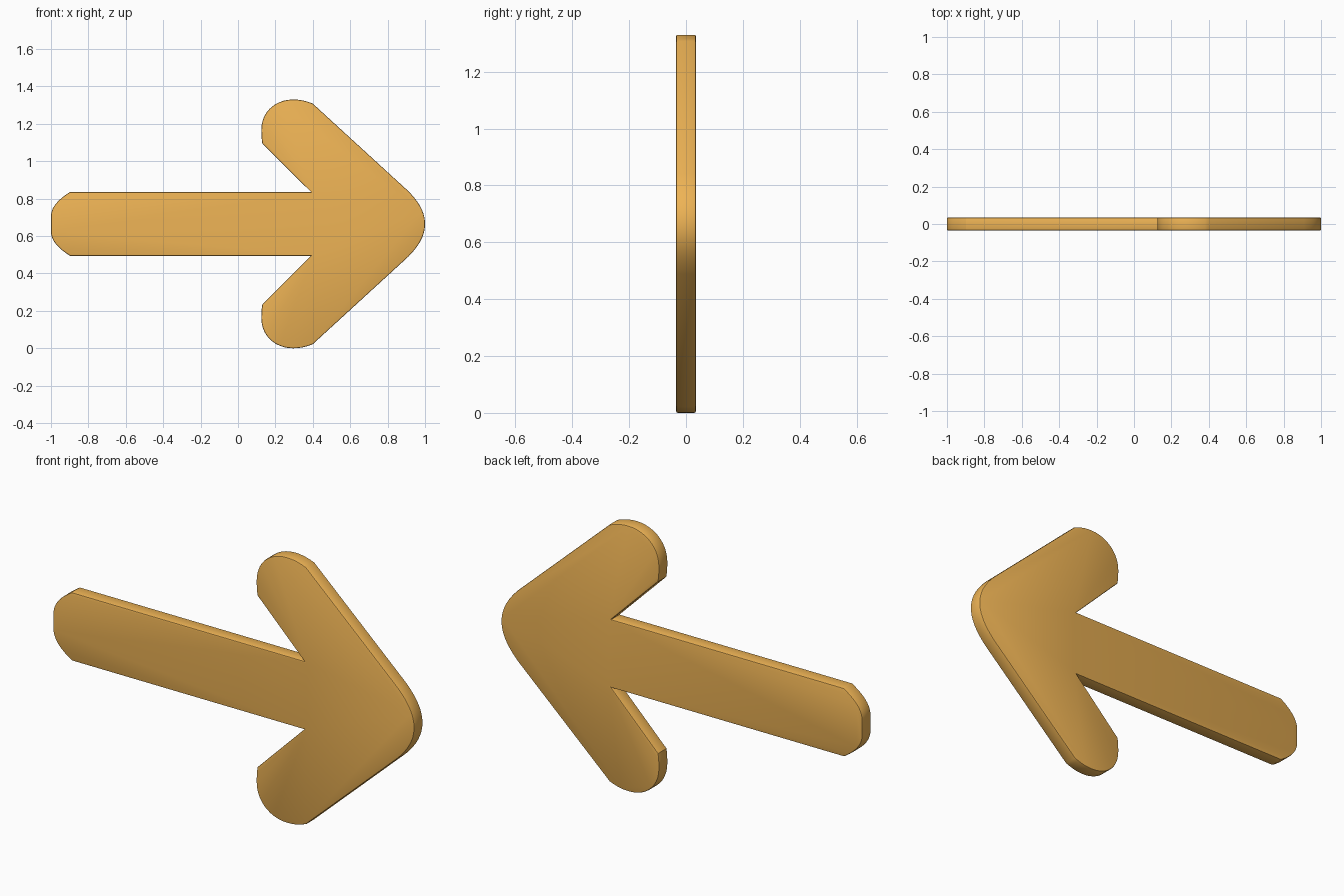
import bpy, bmesh
from mathutils import Vector
from mathutils.geometry import interpolate_bezier

if "Cube" in bpy.data.objects:
    bpy.data.objects.remove(bpy.data.objects["Cube"])

MID_Z = 0.665      # height of the arrow's symmetry line
HALF_DEPTH = 0.035


def arc(a, h1, h2, b, n=12):
    """Sampled cubic curve from a to b with handles h1 and h2."""
    pts = interpolate_bezier(*(Vector((p[0], p[1], 0)) for p in (a, h1, h2, b)), n)
    return [(p.x, p.y) for p in pts]


# Upper half of the outline, from tail to tip
upper = (
    arc((-1.0, 0.71), (-0.997, 0.76), (-0.955, 0.80), (-0.897, 0.836))       # tail end
    + [(0.39, 0.836)]                                                        # inner corner
    + arc((0.13, 1.095), (0.126, 1.12), (0.125, 1.14), (0.125, 1.17), 4)     # barb end
    + arc((0.125, 1.17), (0.125, 1.265), (0.20, 1.33), (0.295, 1.33))[1:]
    + arc((0.295, 1.33), (0.335, 1.33), (0.365, 1.322), (0.40, 1.308), 6)[1:]
    + arc((0.91, 0.841), (0.965, 0.785), (1.0, 0.73), (1.0, MID_Z))          # tip
)
lower = [(x, 2 * MID_Z - z) for x, z in reversed(upper[:-1])]

# Extrude the outline through the arrow's depth
bm = bmesh.new()
front = bm.faces.new([bm.verts.new((x, -HALF_DEPTH, z)) for x, z in upper + lower])
res = bmesh.ops.extrude_face_region(bm, geom=[front], use_keep_orig=True)
new_verts = [g for g in res["geom"] if isinstance(g, bmesh.types.BMVert)]
bmesh.ops.translate(bm, verts=new_verts, vec=(0, 2 * HALF_DEPTH, 0))
bmesh.ops.recalc_face_normals(bm, faces=bm.faces[:])

# Soften the rims of both flat faces
rims = [e for e in bm.edges if abs(e.verts[0].co.y - e.verts[1].co.y) < 1e-5]
bmesh.ops.bevel(bm, geom=rims, offset=0.006, segments=2, profile=0.5,
                affect='EDGES', clamp_overlap=True)

mesh = bpy.data.meshes.new("arrow")
bm.to_mesh(mesh)
bm.free()
arrow = bpy.data.objects.new("arrow", mesh)
bpy.context.collection.objects.link(arrow)

mat = bpy.data.materials.new("orange")
mat.diffuse_color = (0.85, 0.45, 0.09, 1)
mat.use_nodes = True
mat.node_tree.nodes["Principled BSDF"].inputs["Base Color"].default_value = mat.diffuse_color
mesh.materials.append(mat)

bpy.context.view_layer.objects.active = arrow
arrow.select_set(True)
bpy.ops.object.shade_smooth_by_angle(angle=0.5)
